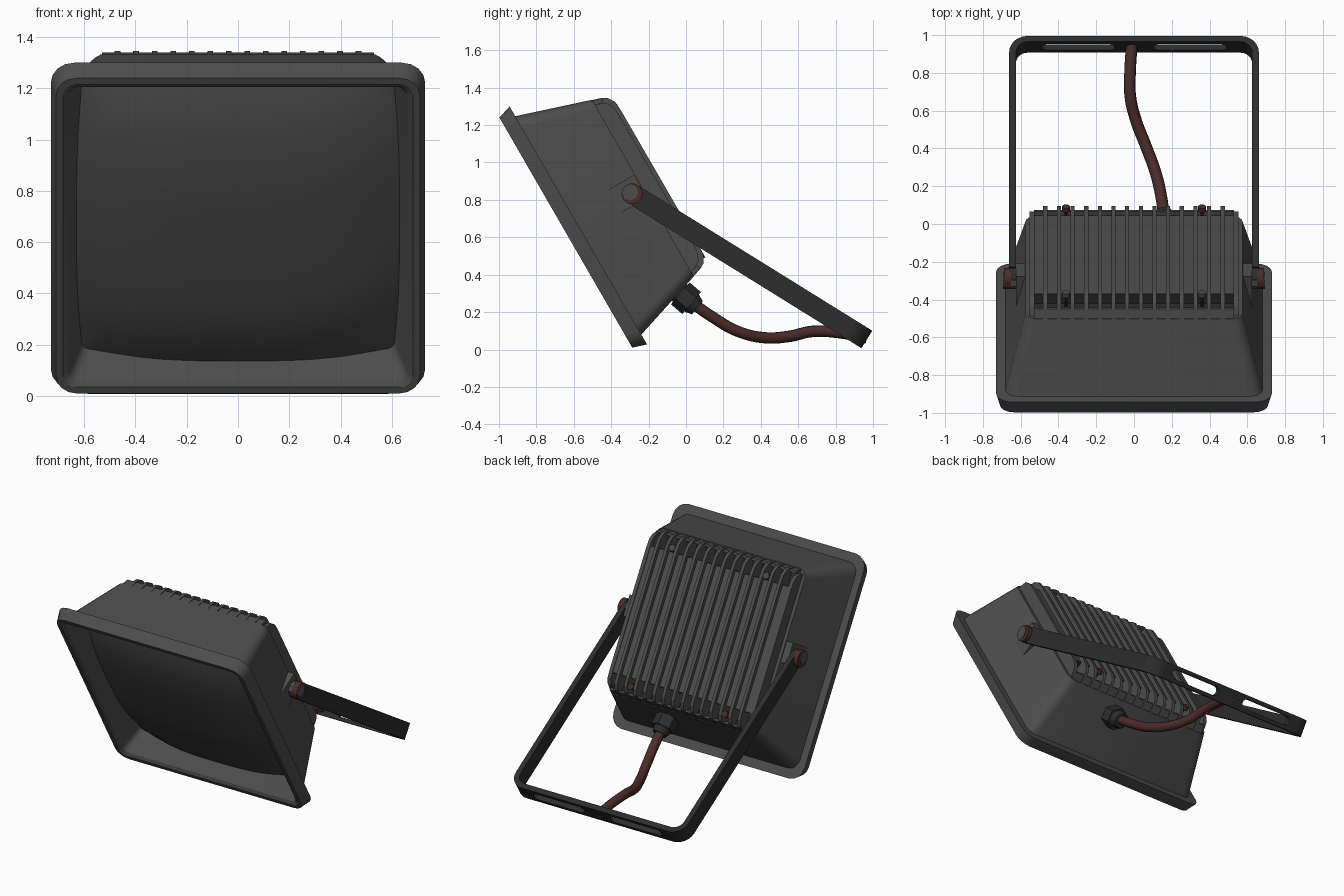
import bpy, bmesh, math
from mathutils import Vector

if "Cube" in bpy.data.objects:
    bpy.data.objects.remove(bpy.data.objects["Cube"])


def mat(name, r, g, b):
    m = bpy.data.materials.new(name)
    m.diffuse_color = (r, g, b, 1)
    m.use_nodes = True
    m.node_tree.nodes["Principled BSDF"].inputs["Base Color"].default_value = m.diffuse_color
    return m


GREY = mat("casing grey", 0.075, 0.075, 0.075)
LENS = mat("lens dark grey", 0.068, 0.068, 0.068)
DARK = mat("bracket black", 0.026, 0.026, 0.026)
BROWN = mat("red brown", 0.068, 0.025, 0.023)

# Lamp frame: x across, v up the tilted face, w backwards from the front
S, C = 0.5, math.sqrt(3) / 2


def lamp(x, v, w):
    return Vector((x, -0.6425 - S * v + C * w, 0.625 + C * v + S * w))


# Bracket frame: t along the arm from the pivot, s across the strap
PIVOT = Vector((0, -0.30, 0.84))
D = Vector((0, 1.265, -0.785)).normalized()
N = Vector((0, -D.z, D.y))


def arm(x, t, s):
    return PIVOT + Vector((x, 0, 0)) + D * t + N * s


def finish(name, bm, material, smooth=False):
    bmesh.ops.recalc_face_normals(bm, faces=bm.faces)
    me = bpy.data.meshes.new(name)
    bm.to_mesh(me)
    bm.free()
    me.materials.append(material)
    ob = bpy.data.objects.new(name, me)
    bpy.context.collection.objects.link(ob)
    if smooth:
        bpy.ops.object.select_all(action='DESELECT')
        ob.select_set(True)
        bpy.context.view_layer.objects.active = ob
        bpy.ops.object.shade_smooth_by_angle(angle=math.radians(30))
    return ob


def loft(name, rings, material, smooth=False):
    """Skin a list of equal-length point rings and cap both ends."""
    bm = bmesh.new()
    vs = [[bm.verts.new(p) for p in ring] for ring in rings]
    n = len(vs[0])
    for a, b in zip(vs, vs[1:]):
        for i in range(n):
            j = (i + 1) % n
            bm.faces.new((a[i], a[j], b[j], b[i]))
    bm.faces.new(vs[0])
    bm.faces.new(vs[-1])
    return finish(name, bm, material, smooth)


def rounded(hx, hy, r, seg=4, sub=1):
    """Rounded rectangle outline; sub splits the straight sides."""
    pts = []
    for k, (sx, sy) in enumerate(((1, 1), (-1, 1), (-1, -1), (1, -1))):
        for i in range(seg + 1):
            a = math.pi / 2 * (k + i / seg)
            pts.append((sx * (hx - r) + r * math.cos(a), sy * (hy - r) + r * math.sin(a)))
    out = []
    for i, p in enumerate(pts):
        q = pts[(i + 1) % len(pts)]
        m = sub if (i + 1) % (seg + 1) == 0 else 1
        out += [(p[0] + (q[0] - p[0]) * j / m, p[1] + (q[1] - p[1]) * j / m) for j in range(m)]
    return out


def prism(name, profile, x0, x1, material):
    """Extrude a (v, w) profile across the lamp."""
    return loft(name, [[lamp(x, v, w) for v, w in profile] for x in (x0, x1)], material)


def mirrored(half):
    return half + [(-v, w) for v, w in reversed(half)]


def cylinder(name, a, b, r, sides, material, r2=None):
    a, b = Vector(a), Vector(b)
    bm = bmesh.new()
    bmesh.ops.create_cone(bm, cap_ends=True, segments=sides, radius1=r,
                          radius2=r if r2 is None else r2, depth=(b - a).length)
    rot = (b - a).to_track_quat('Z', 'Y')
    for v in bm.verts:
        v.co = rot @ v.co + (a + b) / 2
    return finish(name, bm, material, sides > 8)


# Casing: recess wall, front rim and tapering body in one skin
sections = [(0.595, 0.595, 0.03, 0.22), (0.662, 0.662, 0.04, 0.015), (0.682, 0.682, 0.05, 0.0),
            (0.71, 0.71, 0.08, 0.0), (0.73, 0.735, 0.09, 0.077), (0.68, 0.674, 0.07, 0.077),
            (0.575, 0.545, 0.06, 0.476)]
loft("casing", [[lamp(x, v, w) for x, v in rounded(hx, hv, r)]
                for hx, hv, r, w in sections], GREY, True)

# Domed lens set inside the rim, its edge kept within the casing wall
outline = rounded(0.63, 0.63, 0.05, 4, 12)
loft("lens", [[lamp(x * k, v * k,
                    min(0.182, 0.015 + 0.394 * k ** 3 * (abs(x) ** 3 + abs(v) ** 3)))
               for x, v in outline]
              for k in [1 - i / 12 for i in range(12)] + [0.01]], LENS, True)

# Heat sink: raised floor with an end lip and dark end pockets
prism("heat_sink_base", mirrored([(0.542, 0.47), (0.522, 0.525), (0.508, 0.525), (0.508, 0.49),
                                  (0.41, 0.49), (0.41, 0.555)]), -0.53, 0.53, GREY)
for s in (-1, 1):
    pocket = [(0.507, 0.487), (0.507, 0.495), (0.416, 0.495), (0.416, 0.554), (0.409, 0.554),
              (0.409, 0.487)]
    prism("end_pocket", [(s * v, w) for v, w in pocket], -0.529, 0.529, DARK)

# Rounded fins, with lower plates at both sides
fin = mirrored([(0.544, 0.474), (0.527, 0.527), (0.512, 0.553), (0.475, 0.577), (0.42, 0.582)])
side = [(v * 0.95, 0.474 + (w - 0.474) * 0.8) for v, w in fin]
for i in range(14):
    x = (i - 6.5) * 0.0723
    prism("fin", fin, x - 0.011, x + 0.011, GREY)
for sx in (-1, 1):
    prism("side_fin", side, sx * 0.528, sx * 0.553, GREY)

# Rear screws between the fins
for x in (-0.36, 0.36):
    for v in (-0.465, 0.44):
        cylinder("rear_screw_shaft", lamp(x, v, 0.485), lamp(x, v, 0.56), 0.009, 8, DARK)
        cylinder("rear_screw", lamp(x, v, 0.555), lamp(x, v, 0.58), 0.022, 12,
                 BROWN if v < 0 else GREY)

# Pivot lugs, arm ends, washers and bolts on both sides
for sx in (-1, 1):
    prism("pivot_lug", [(-0.055, 0.27), (-0.055, 0.47), (0.085, 0.47), (0.085, 0.27)],
          sx * 0.52, sx * 0.625, GREY)
    cylinder("arm_end", arm(sx * 0.624, 0.02, 0), arm(sx * 0.66, 0.02, 0), 0.055, 20, DARK)
    cylinder("pivot_washer", arm(sx * 0.65, 0.014, 0), arm(sx * 0.688, 0.014, 0), 0.056, 20, BROWN)
    cylinder("pivot_bolt", arm(sx * 0.62, 0, 0), arm(sx * 0.693, 0, 0), 0.044, 8, GREY)

# U-shaped strap bracket with two slots cut in its crossbar


def u_path(hx, end, r):
    right = [(hx, 0.05)] + [(hx - r + r * math.cos(a), end - r + r * math.sin(a))
                            for a in [math.pi / 2 * i / 6 for i in range(7)]]
    return right + [(-x, t) for x, t in reversed(right)]


strap = u_path(0.661, 1.491, 0.10) + u_path(0.625, 1.455, 0.064)[::-1]
bracket = loft("bracket", [[arm(x, t, s) for x, t in strap] for s in (-0.055, 0.055)], DARK)
for sx in (-1, 1):
    cut = loft("slot_cutter", [[arm(sx * 0.295 + x, t, s) for x, s in rounded(0.195, 0.03, 0.029)]
                               for t in (1.40, 1.55)], DARK)
    cut.hide_render = True
    cut.hide_set(True)
    mod = bracket.modifiers.new("slot", 'BOOLEAN')
    mod.object, mod.operation, mod.solver = cut, 'DIFFERENCE', 'EXACT'
bpy.context.view_layer.update()
baked = bpy.data.meshes.new_from_object(
    bracket.evaluated_get(bpy.context.evaluated_depsgraph_get()))
bracket.modifiers.clear()
bracket.data = baked
for ob in [o for o in bpy.data.objects if o.name.startswith("slot_cutter")]:
    bpy.data.objects.remove(ob)

# Cable gland on the underside
base, axis = Vector((0.16, -0.042, 0.31)), Vector((0, 0.76, -0.65))
cylinder("gland_collar", base - axis * 0.03, base + axis * 0.03, 0.06, 16, DARK)
cylinder("gland_nut", base + axis * 0.015, base + axis * 0.095, 0.077, 6, DARK)
cylinder("gland_cap", base + axis * 0.095, base + axis * 0.135, 0.06, 16, DARK, 0.045)

# Cable from the gland through the crossbar
path = [(0.16, 0.03, 0.25), (0.145, 0.14, 0.175), (0.115, 0.27, 0.1), (0.06, 0.42, 0.063),
        (0.01, 0.55, 0.07), (-0.02, 0.68, 0.097), (-0.02, 0.82, 0.09), (-0.01, 0.965, 0.062)]
cu = bpy.data.curves.new("cable_path", 'CURVE')
cu.dimensions, cu.bevel_depth, cu.bevel_resolution, cu.use_fill_caps = '3D', 0.031, 3, True
sp = cu.splines.new('BEZIER')
sp.bezier_points.add(len(path) - 1)
for bp, p in zip(sp.bezier_points, path):
    bp.co = p
    bp.handle_left_type = bp.handle_right_type = 'AUTO'
cu.materials.append(BROWN)
bpy.context.collection.objects.link(bpy.data.objects.new("cable", cu))
